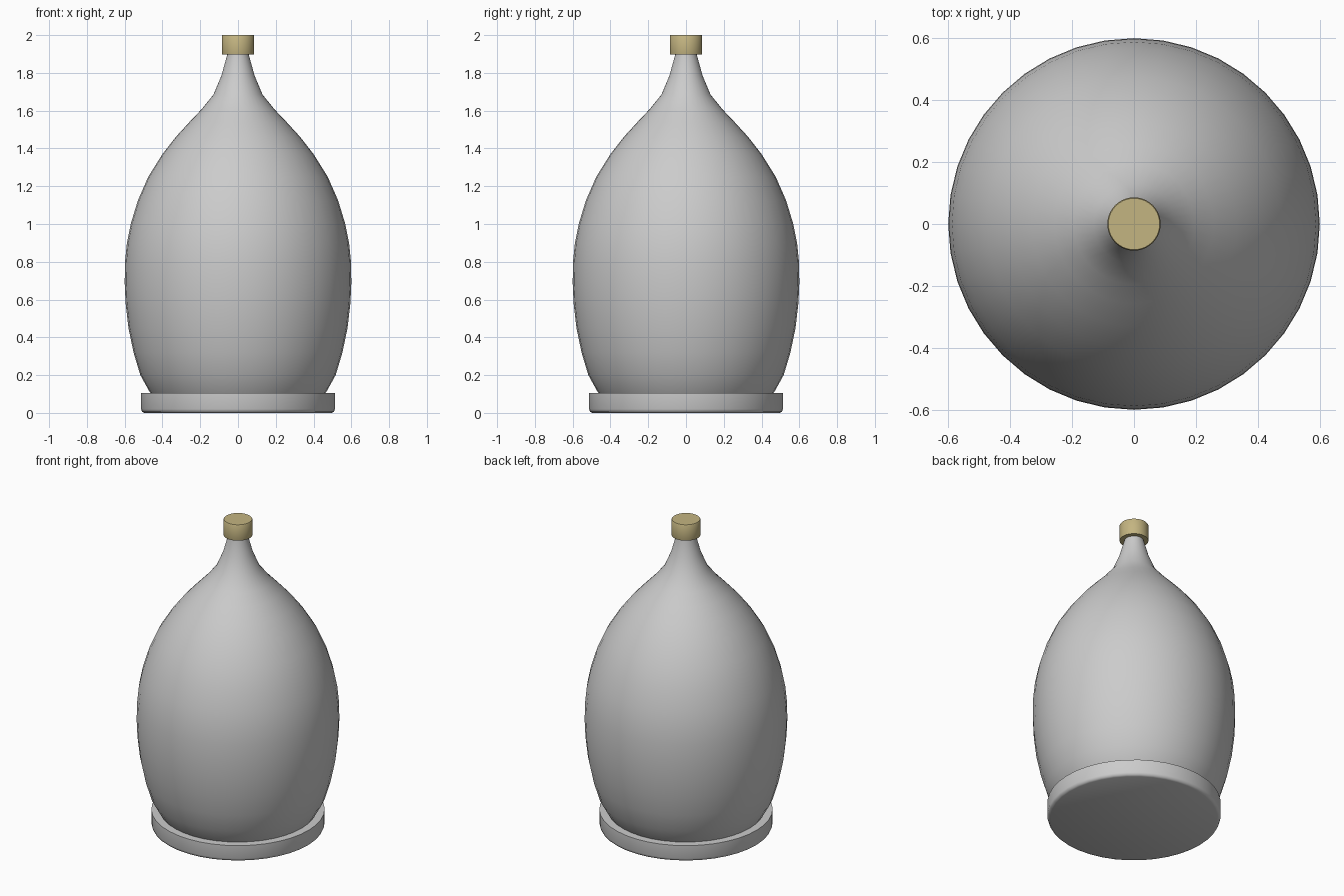
import bpy, bmesh, math

if "Cube" in bpy.data.objects:
    bpy.data.objects.remove(bpy.data.objects["Cube"])

SEGMENTS = 40


def lathe(name, profile, color=None):
    """Revolve an (r, z) profile about z, closing it with caps."""
    bm = bmesh.new()
    rings = []
    for r, z in profile:
        rings.append([bm.verts.new((r * math.cos(math.tau * i / SEGMENTS),
                                    r * math.sin(math.tau * i / SEGMENTS), z))
                      for i in range(SEGMENTS)])
    for low, high in zip(rings, rings[1:]):
        for i in range(SEGMENTS):
            j = (i + 1) % SEGMENTS
            bm.faces.new((low[i], low[j], high[j], high[i]))
    bm.faces.new(rings[0][::-1])
    bm.faces.new(rings[-1])
    mesh = bpy.data.meshes.new(name)
    bm.to_mesh(mesh)
    bm.free()
    obj = bpy.data.objects.new(name, mesh)
    bpy.context.collection.objects.link(obj)
    if color:
        mat = bpy.data.materials.new(name + "_material")
        mat.diffuse_color = color
        mat.use_nodes = True
        mat.node_tree.nodes["Principled BSDF"].inputs["Base Color"].default_value = mat.diffuse_color
        mesh.materials.append(mat)
    bpy.ops.object.select_all(action='DESELECT')
    obj.select_set(True)
    bpy.context.view_layer.objects.active = obj
    bpy.ops.object.shade_smooth_by_angle(angle=math.radians(50))
    return obj


# Foot disc with a softened lower edge
lathe("base_disc", [(0.495, 0), (0.508, 0.006), (0.513, 0.02), (0.513, 0.105)])

# Bulbous body tapering into a narrow neck
lathe("body", [(0.445, 0.08), (0.47, 0.115), (0.517, 0.20), (0.553, 0.32),
               (0.58, 0.45), (0.595, 0.58), (0.60, 0.69), (0.598, 0.80),
               (0.588, 0.90), (0.568, 1.0), (0.53, 1.125), (0.475, 1.25),
               (0.40, 1.37), (0.33, 1.46), (0.257, 1.54), (0.195, 1.605),
               (0.13, 1.685), (0.088, 1.785), (0.056, 1.90), (0.055, 1.93)])

# Brass coloured cap
lathe("neck_cap", [(0.085, 1.897), (0.086, 1.90), (0.086, 1.995), (0.083, 2.0)],
      (0.55, 0.46, 0.22, 1))
